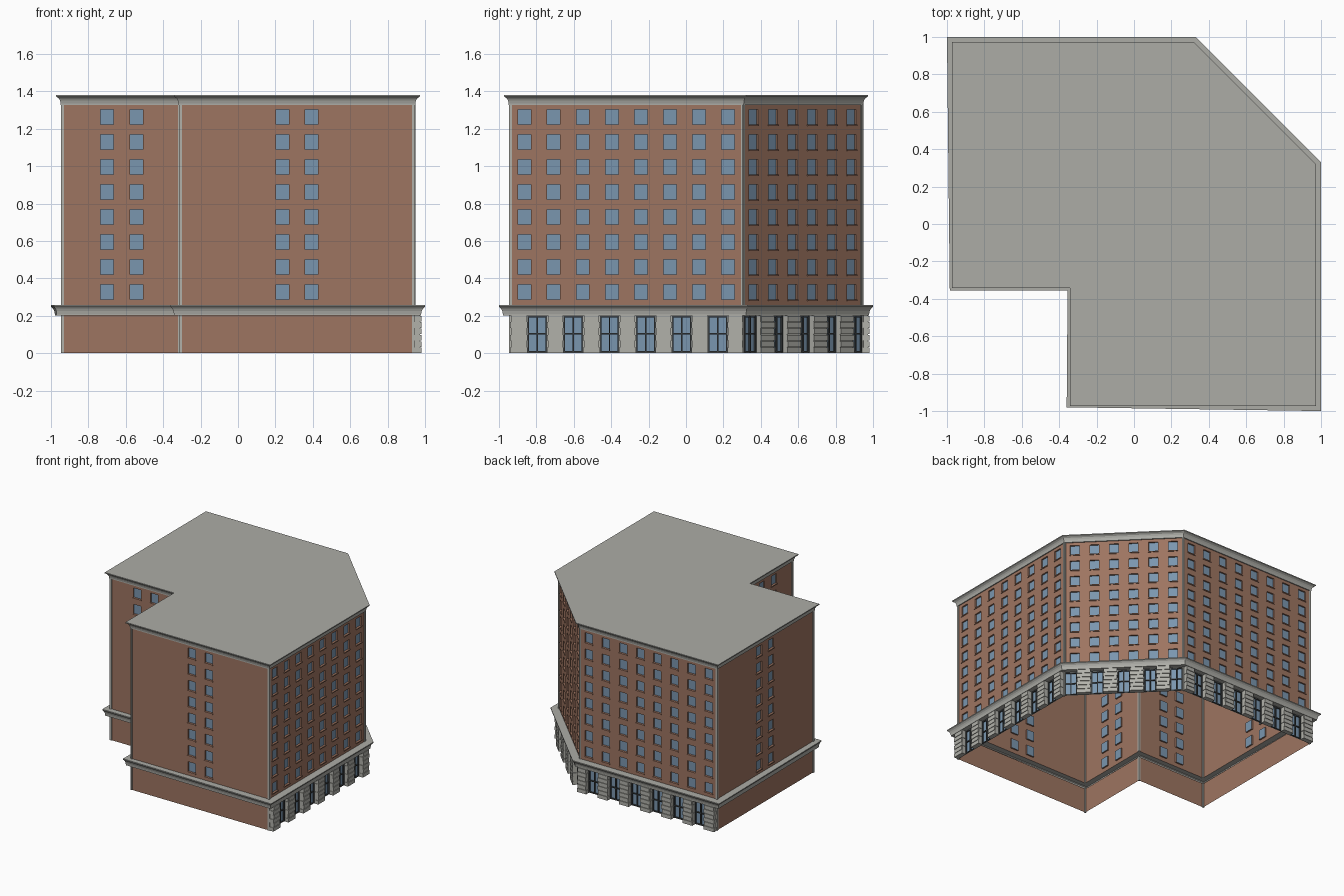
import bpy, bmesh
from mathutils import Vector

if "Cube" in bpy.data.objects:
    bpy.data.objects.remove(bpy.data.objects["Cube"])


def srgb(r, g, b):
    f = lambda c: (c / 255 / 12.92) if c < 10 else ((c / 255 + 0.055) / 1.055) ** 2.4
    return (f(r), f(g), f(b), 1)


def material(name, rgb):
    m = bpy.data.materials.new(name)
    m.diffuse_color = srgb(*rgb)
    m.use_nodes = True
    m.node_tree.nodes["Principled BSDF"].inputs["Base Color"].default_value = m.diffuse_color
    return m


BRICK = material("brick", (158, 117, 97))
STONE = material("pale stone", (177, 177, 170))
GLASS = material("blue glass", (122, 150, 175))
FRAME = material("dark frame", (62, 66, 68))
ROOF = material("roof grey", (172, 172, 166))

# Footprint corners of the walls, counter-clockwise, and the two cornice outlines
WALL = [(.94, -.94), (.94, .305), (.305, .94), (-.94, .94), (-.94, -.31), (-.31, -.31), (-.31, -.94)]
LOWER = [(1, -1), (1, .33), (.33, 1), (-1, 1), (-.985, -.355), (-.355, -.355), (-.36, -.98)]
UPPER = [(.972, -.972), (.972, .32), (.32, .972), (-.972, .972), (-.972, -.342), (-.342, -.342), (-.342, -.972)]
N = len(WALL)


def finish(bm, name, mats):
    me = bpy.data.meshes.new(name)
    bm.to_mesh(me)
    bm.free()
    ob = bpy.data.objects.new(name, me)
    for m in mats:
        me.materials.append(m)
    bpy.context.collection.objects.link(ob)
    return ob


def side(i):
    """Mapping (distance along, distance out, height) -> point for wall i, and its length."""
    a, b = Vector(WALL[i]), Vector(WALL[(i + 1) % N])
    d = (b - a).normalized()
    n = Vector((d.y, -d.x))
    return (lambda s, o, z: (*(a + d * s + n * o), z)), (b - a).length


def quad(bm, pts, mi=0):
    f = bm.faces.new([bm.verts.new(p) for p in pts])
    f.material_index = mi


def box(bm, P, s0, s1, o0, o1, z0, z1, mi=0):
    v = [bm.verts.new(P(s, o, z)) for z in (z0, z1) for s, o in ((s0, o1), (s1, o1), (s1, o0), (s0, o0))]
    for idx in ((3, 2, 1, 0), (4, 5, 6, 7), (0, 1, 5, 4), (1, 2, 6, 5), (2, 3, 7, 6), (3, 0, 4, 7)):
        bm.faces.new([v[k] for k in idx]).material_index = mi


def wall(bm, P, length, z0, z1, spans, rows, depth):
    """Flat wall with recessed panes at every crossing of spans and rows."""
    xs = sorted([0, length] + [c for sp in spans for c in sp])
    zs = sorted([z0, z1] + [c for r in rows for c in r])
    for i in range(len(xs) - 1):
        for j in range(len(zs) - 1):
            a, b, c, d = xs[i], xs[i + 1], zs[j], zs[j + 1]
            if i % 2 and j % 2:
                k = -depth
                quad(bm, [P(a, k, c), P(b, k, c), P(b, k, d), P(a, k, d)], 1)
                quad(bm, [P(a, 0, c), P(b, 0, c), P(b, k, c), P(a, k, c)])
                quad(bm, [P(a, k, d), P(b, k, d), P(b, 0, d), P(a, 0, d)])
                quad(bm, [P(a, 0, c), P(a, k, c), P(a, k, d), P(a, 0, d)])
                quad(bm, [P(b, k, c), P(b, 0, c), P(b, 0, d), P(b, k, d)])
            else:
                quad(bm, [P(a, 0, c), P(b, 0, c), P(b, 0, d), P(a, 0, d)])


def spans(first, pitch, count, width):
    return [(first + pitch * k - width / 2, first + pitch * k + width / 2) for k in range(count)]


# Upper floors: brick walls with eight rows of recessed windows
upper_windows = [(.077, .1555, 8), (.078, .1485, 6), (.08, .1555, 8), (.547, .155, 2),
                 (.24, .157, 2), (.233, .157, 2), (.548, .155, 2)]
rows = [(.288 + .1337 * k, .368 + .1337 * k) for k in range(8)]
bm, sills = bmesh.new(), bmesh.new()
for i, (first, pitch, count) in enumerate(upper_windows):
    P, L = side(i)
    sp = spans(first, pitch, count, .069)
    wall(bm, P, L, .255, 1.33, sp, rows, .012)
    for a, b in sp:
        for c, d in rows:
            box(sills, P, a - .004, b + .004, 0, .006, c - .008, c)
finish(bm, "upper_walls", [BRICK, GLASS])
finish(sills, "window_sills", [BRICK])

# Ground floor: plain brick on the yard sides
bm = bmesh.new()
for i in range(3, N):
    P, L = side(i)
    wall(bm, P, L, 0, .205, [], [], 0)
finish(bm, "ground_brick_walls", [BRICK])

# Ground floor: shop windows between banded stone piers on the street sides
shop, frames, piers = bmesh.new(), bmesh.new(), bmesh.new()
for i, (first, pitch, count, w) in enumerate([(.145, .193, 6, .104), (.049, .2, 5, .092), (.135, .193, 6, .104)]):
    P, L = side(i)
    sp = spans(first, pitch, count, w)
    wall(shop, P, L, 0, .205, sp, [(.004, .198)], .004)
    for a, b in sp:
        m = (a + b) / 2
        for c in (a + .004, m, b - .004):
            box(frames, P, c - .004, c + .004, -.004, .006, .004, .198)
        for z in (.008, .103, .194):
            box(frames, P, a, b, -.004, .005, z - .004, z + .004)
    edges = [0] + [c for s in sp for c in s] + [L]
    for k in range(0, len(edges), 2):
        a, b = edges[k], edges[k + 1]
        if b - a < .03:
            continue
        box(piers, P, a + .004, b - .004, 0, .034, 0, .205)
        for r in range(6):
            t = .005 * (r % 2)
            box(piers, P, a + t, b - t, 0, .04, r * .034, r * .034 + .030)
finish(shop, "shop_front_walls", [STONE, GLASS])
finish(frames, "shop_window_frames", [FRAME])
finish(piers, "stone_piers", [STONE])

# Slim corner trims at every wall corner
bm = bmesh.new()
for i in range(N):
    P, L = side(i)
    for z0, z1 in ((0, .205), (.255, 1.33)):
        box(bm, P, -.006, .010, -.006, .005, z0, z1)
        box(bm, P, L - .010, L + .006, -.006, .005, z0, z1)
finish(bm, "corner_trims", [STONE])


def cornice(name, outer, profile, cap):
    """Moulding swept round the building between the wall line (0) and the outer line (1)."""
    bm = bmesh.new()
    rings = [[bm.verts.new((*Vector(w).lerp(Vector(o), t), z)) for w, o in zip(WALL, outer)]
             for t, z in profile]
    for lo, hi in zip(rings, rings[1:]):
        for k in range(N):
            n = (k + 1) % N
            bm.faces.new((lo[k], lo[n], hi[n], hi[k]))
    if cap:
        bm.faces.new(rings[-1])
    finish(bm, name, [ROOF])


cornice("lower_cornice", LOWER,
        [(0, .203), (.66, .203), (.66, .211), (.7, .225), (.8, .238), (.94, .246), (1, .249), (1, .257), (0, .257)], False)
cornice("roof_and_upper_cornice", UPPER,
        [(0, 1.328), (.25, 1.328), (.25, 1.336), (.35, 1.35), (.55, 1.362), (.9, 1.37), (1, 1.372), (1, 1.38)], True)
